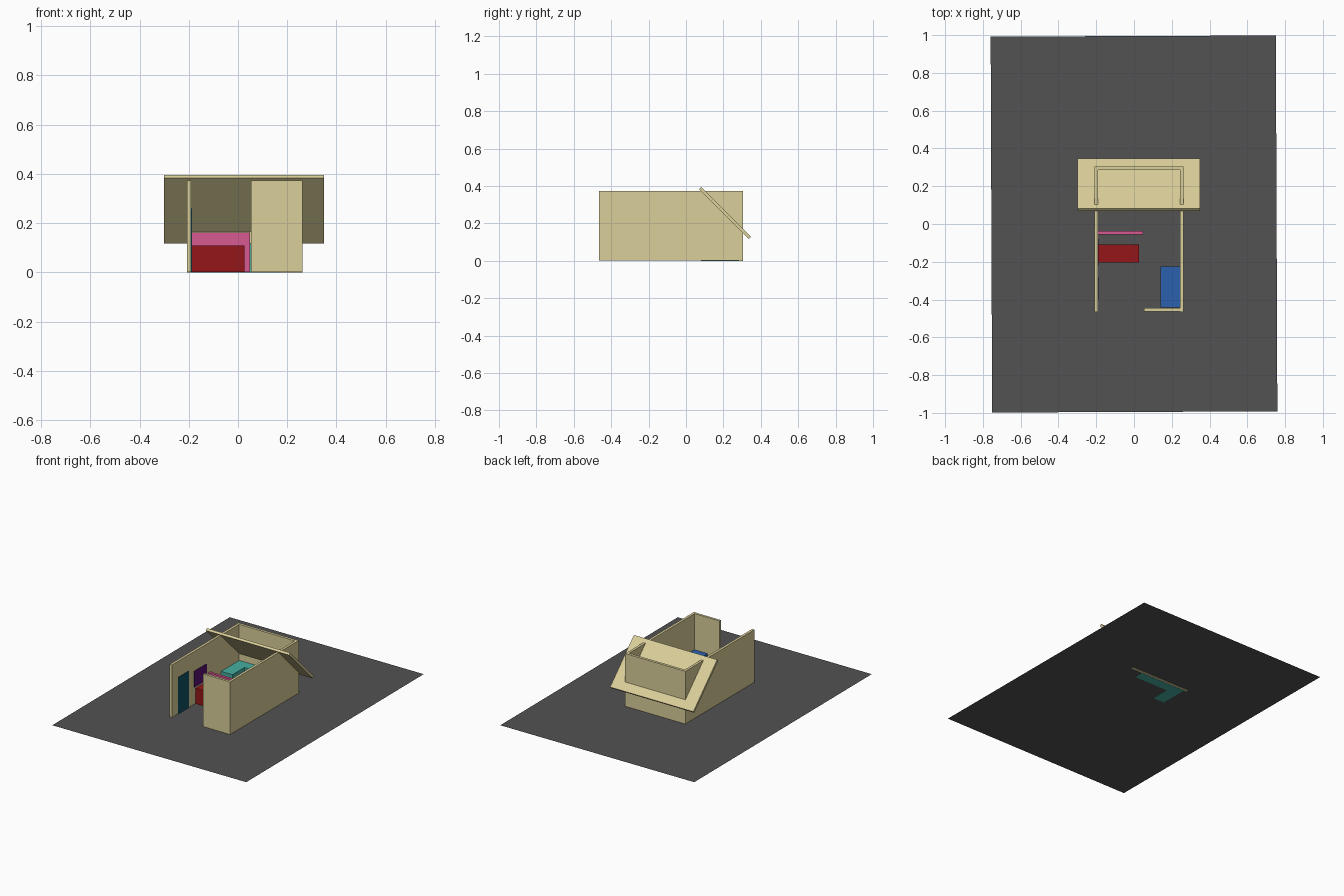
import bpy, math

if "Cube" in bpy.data.objects:
    bpy.data.objects.remove(bpy.data.objects["Cube"])


def material(name, rgb):
    m = bpy.data.materials.new(name)
    m.diffuse_color = (*rgb, 1)
    m.use_nodes = True
    m.node_tree.nodes["Principled BSDF"].inputs["Base Color"].default_value = m.diffuse_color
    return m


BEIGE = material("beige", (0.70, 0.62, 0.32))
GROUND = material("dark_grey", (0.085, 0.085, 0.085))
RED = material("red", (0.30, 0.008, 0.01))
PINK = material("pink", (0.68, 0.10, 0.28))
BLUE = material("blue", (0.025, 0.12, 0.43))
TEAL = material("teal", (0.06, 0.42, 0.35))
DARK_TEAL = material("dark_teal", (0.004, 0.08, 0.12))
PURPLE = material("purple", (0.10, 0.006, 0.17))


def box(name, x, y, z, mat, tilt=0.0):
    """Box from (min, max) ranges, optionally tilted about x."""
    ranges = (x, y, z)
    bpy.ops.mesh.primitive_cube_add(size=1, location=[(a + b) / 2 for a, b in ranges])
    ob = bpy.context.object
    ob.name = name
    ob.scale = [b - a for a, b in ranges]
    ob.rotation_euler.x = tilt
    ob.data.materials.append(mat)
    return ob


# Ground sheet, turned very slightly
bpy.ops.mesh.primitive_plane_add(size=1, location=(0, 0, 0.001))
sheet = bpy.context.object
sheet.name = "ground_sheet"
sheet.scale = (1.51, 1.99, 1)
sheet.rotation_euler.z = 0.004
sheet.data.materials.append(GROUND)

# Walls
H = 0.373
F = 0.002
box("left_wall", (-0.208, -0.19), (-0.465, 0.285), (F, H), BEIGE)
box("right_wall", (0.244, 0.262), (-0.465, 0.285), (F, H), BEIGE)
box("back_wall", (-0.208, 0.262), (0.285, 0.304), (0, H), BEIGE)
box("front_wall", (0.052, 0.244), (-0.462, -0.445), (F, H), BEIGE)

# Sloping roof slab at the back
cy, cz, L, T = 0.208, 0.256, 0.376, 0.017
box("roof", (-0.30, 0.35), (cy - L / 2, cy + L / 2), (cz - T / 2, cz + T / 2),
    BEIGE, -math.pi / 4)

# Partition and furniture blocks
box("partition", (-0.19, 0.048), (-0.055, -0.036), (F, 0.162), PINK)
box("red_block", (-0.188, 0.027), (-0.205, -0.108), (F, 0.11), RED)
box("blue_block", (0.14, 0.244), (-0.442, -0.226), (F, 0.12), BLUE)

# L-shaped corner bench under the roof
box("bench_back", (-0.10, 0.17), (0.215, 0.283), (0, 0.12), TEAL)
box("bench_side", (-0.188, -0.10), (0.08, 0.283), (0, 0.12), TEAL)

# Thin panels on the inside of the left wall
box("door_panel", (-0.191, -0.187), (-0.40, -0.28), (F, 0.26), DARK_TEAL)
box("wall_panel", (-0.191, -0.187), (-0.22, -0.08), (0.12, 0.235), PURPLE)
